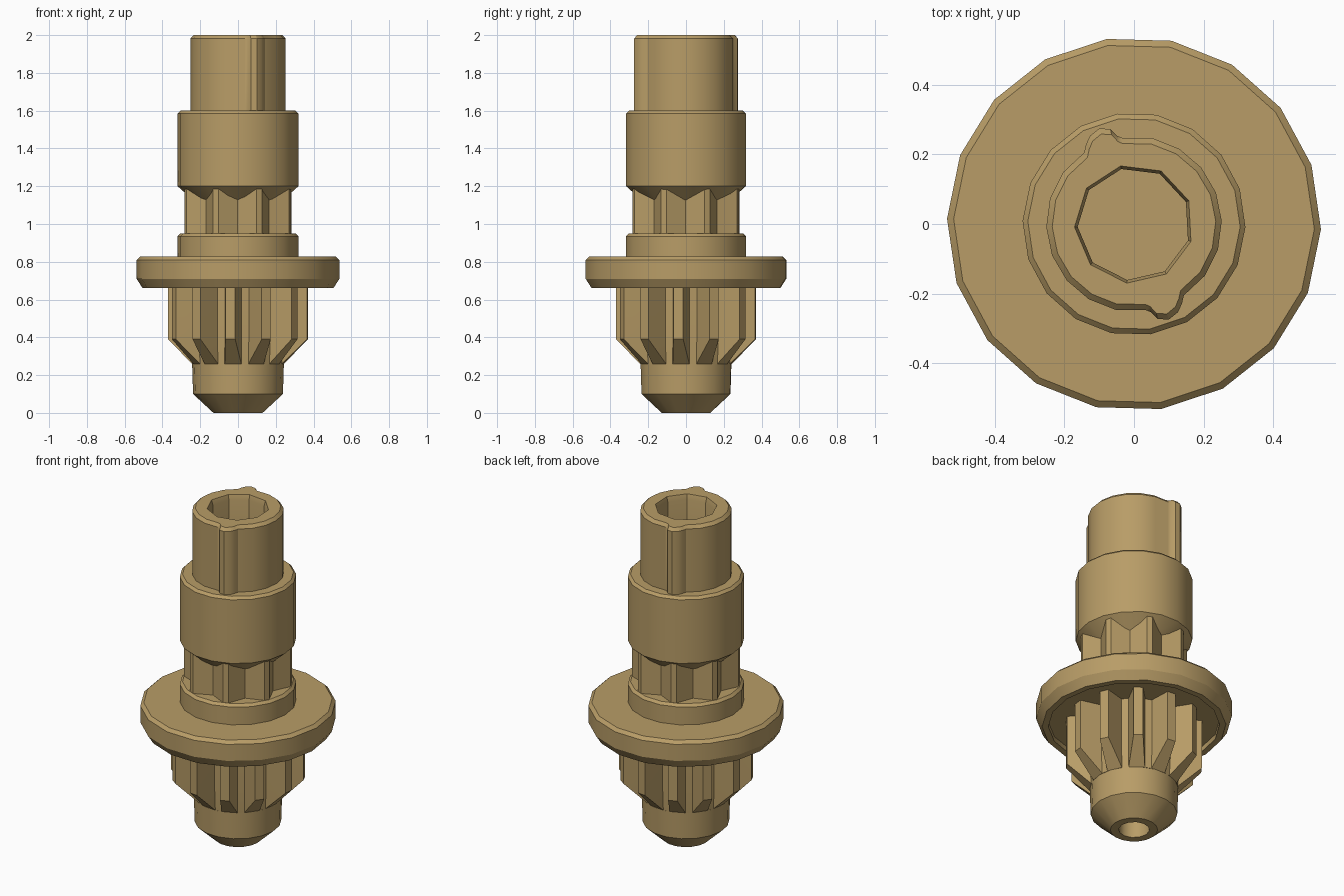
import bpy, bmesh, math

if "Cube" in bpy.data.objects:
    bpy.data.objects.remove(bpy.data.objects["Cube"])

tan = bpy.data.materials.new("tan metal")
tan.diffuse_color = (0.48, 0.335, 0.135, 1)
tan.use_nodes = True
tan.node_tree.nodes["Principled BSDF"].inputs["Base Color"].default_value = tan.diffuse_color


def loft(name, rings):
    """Closed solid through rings; each ring is (z, [(radius, degrees), ...])."""
    bm = bmesh.new()
    loops = [[bm.verts.new((r * math.cos(math.radians(a)), r * math.sin(math.radians(a)), z))
              for r, a in pts] for z, pts in rings]
    n = len(loops[0])
    for lo, hi in zip(loops, loops[1:]):
        for i in range(n):
            j = (i + 1) % n
            bm.faces.new((lo[i], lo[j], hi[j], hi[i]))
    bm.faces.new(loops[0][::-1])
    bm.faces.new(loops[-1])
    bmesh.ops.remove_doubles(bm, verts=bm.verts, dist=1e-4)
    bmesh.ops.recalc_face_normals(bm, faces=bm.faces)
    mesh = bpy.data.meshes.new(name)
    bm.to_mesh(mesh)
    bm.free()
    mesh.materials.append(tan)
    obj = bpy.data.objects.new(name, mesh)
    bpy.context.collection.objects.link(obj)
    return obj


def turned(name, profile, sides=18, start=-1.6):
    """Solid of revolution from (radius, z) points."""
    return loft(name, [(z, [(r, start + 360 * i / sides) for i in range(sides)])
                       for r, z in profile])


def cut(target, cutter):
    bpy.context.view_layer.objects.active = target
    mod = target.modifiers.new("bore", 'BOOLEAN')
    mod.operation = 'DIFFERENCE'
    mod.solver = 'EXACT'
    mod.object = cutter
    bpy.ops.object.modifier_apply(modifier=mod.name)


def teeth(count, centre, r_tip, r_root, half_tip, half_root):
    """Gear outline; each tooth is root, tip, tip, root."""
    pts = []
    for i in range(count):
        a = centre + 360 * i / count
        pts += [(r_root, a - half_root), (r_tip, a - half_tip),
                (r_tip, a + half_tip), (r_root, a + half_root)]
    return pts


# Bottom pilot nose with a small centre hole
nose = turned("pilot_nose", [(.13, 0), (.238, .1), (.243, .26)])
hole = turned("nose_hole_cutter", [(.085, -.1), (.085, .15)], 12)
cut(nose, hole)

# Pinion: twelve teeth whose lower ends run out on a cone
pinion_top = teeth(12, -96.3, .372, .25, 4, 10.5)
pinion_foot = teeth(12, -96.3, .243, .243, 10.5, 10.5)
loft("pinion", [(.26, pinion_foot), (.39, pinion_top), (.70, pinion_top)])

# Wide flange with bevelled rims and a shallow recess below
flange = turned("flange", [(.505, .66), (.537, .71), (.537, .81), (.518, .828)])
recess = turned("recess_cutter", [(.47, .6), (.47, .69)])
cut(flange, recess)

# Small collar above the flange
turned("lower_collar", [(.32, .82), (.32, .935), (.305, .95)])

# Splined neck with eight teeth
neck = teeth(8, 22, .30, .236, 3, 22.5)
loft("splined_neck", [(.94, neck), (1.195, neck)])

# Main collar with a conical underside
collar = turned("main_collar", [(.23, 1.12), (.32, 1.2), (.32, 1.585), (.305, 1.6)])

# Top shaft with two opposite ribs
half = [(.25, 98), (.258, 101), (.281, 104), (.292, 110), (.283, 116.5), (.267, 121), (.25, 125)]
half += [(.252, a) for a in (144, 163, 182, 201, 220, 239, 258)]
outline = half + [(r, a + 180) for r, a in half]
inset = [(r - .017, a) for r, a in outline]
shaft = loft("top_shaft", [(1.59, outline), (1.982, outline), (2.0, inset)])

# Nine-sided bore with a slight lead-in
bore = turned("bore_cutter", [(.162, 1.2), (.162, 1.97), (.171, 2.0), (.171, 2.1)], 9, 103)
cut(shaft, bore)
cut(collar, bore)

for helper in (hole, recess, bore):
    bpy.data.objects.remove(helper, do_unlink=True)

# Smooth round walls, crisp edges
for obj in bpy.context.scene.objects:
    obj.select_set(True)
    bpy.context.view_layer.objects.active = obj
bpy.ops.object.shade_smooth_by_angle(angle=math.radians(30))
